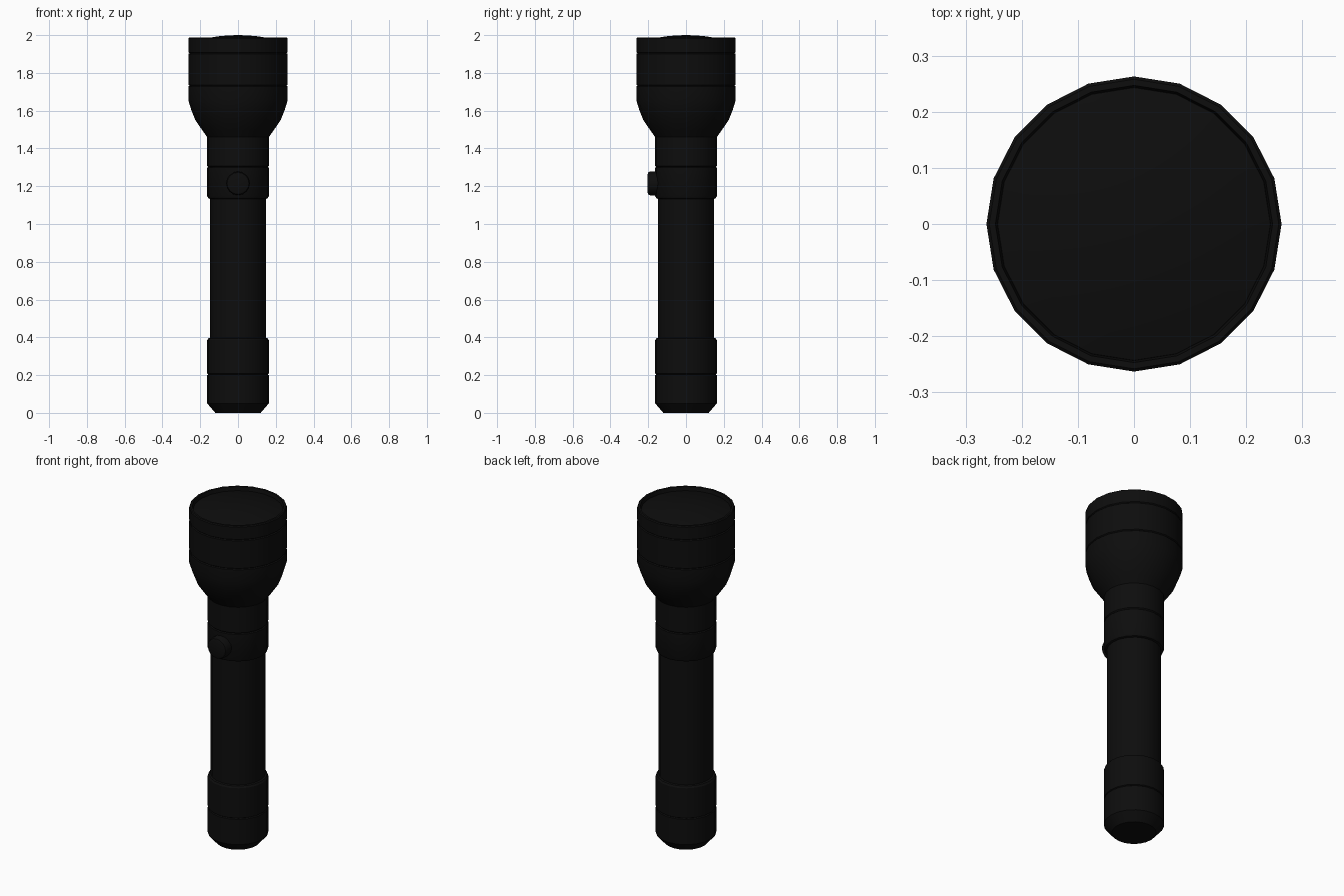
import bpy, bmesh, math
from mathutils import Matrix

if "Cube" in bpy.data.objects:
    bpy.data.objects.remove(bpy.data.objects["Cube"])

SIDES = 20
black = bpy.data.materials.new("black_metal")
black.diffuse_color = (0.004, 0.004, 0.004, 1)
black.use_nodes = True
black.node_tree.nodes["Principled BSDF"].inputs["Base Color"].default_value = black.diffuse_color


def lathe(name, profile, sides=SIDES, matrix=Matrix()):
    """Spin (radius, z) points, listed bottom to top, into a capped solid."""
    bm = bmesh.new()
    rings = []
    for r, z in profile:
        if r == 0:
            rings.append([bm.verts.new((0, 0, z))] * sides)
        else:
            rings.append([bm.verts.new((r * math.cos(2 * math.pi * i / sides),
                                        r * math.sin(2 * math.pi * i / sides), z))
                          for i in range(sides)])
    for a, b in zip(rings, rings[1:]):
        for i in range(sides):
            j = (i + 1) % sides
            bm.faces.new(dict.fromkeys((a[i], a[j], b[j], b[i])))
    for ring in (rings[0], rings[-1]):
        if ring[0] is not ring[1]:
            bm.faces.new(ring)
    bmesh.ops.recalc_face_normals(bm, faces=bm.faces)
    bm.transform(matrix)
    mesh = bpy.data.meshes.new(name)
    bm.to_mesh(mesh)
    bm.free()
    mesh.materials.append(black)
    ob = bpy.data.objects.new(name, mesh)
    bpy.context.collection.objects.link(ob)
    bpy.ops.object.select_all(action='DESELECT')
    ob.select_set(True)
    bpy.context.view_layer.objects.active = ob
    bpy.ops.object.shade_smooth_by_angle(angle=math.radians(30))
    return ob


# Tail cap and rear grip ring, with a groove between them
lathe("tail_cap", [(0.12, 0), (0.163, 0.05), (0.163, 0.2), (0.157, 0.204)])
lathe("rear_sleeve", [(0.157, 0.204), (0.163, 0.208), (0.163, 0.385),
                      (0.157, 0.395), (0.147, 0.398)])

# Battery tube
lathe("handle_tube", [(0.147, 0.395), (0.147, 1.135)])

# Switch collar and neck
lathe("switch_collar", [(0.147, 1.132), (0.157, 1.136), (0.163, 1.147),
                        (0.163, 1.298), (0.157, 1.302)])

# Flared head
lathe("head", [(0.157, 1.302), (0.163, 1.308), (0.163, 1.46), (0.188, 1.495),
               (0.226, 1.55), (0.247, 1.603), (0.263, 1.655), (0.263, 1.728), (0.257, 1.732)])
lathe("head_ring", [(0.257, 1.732), (0.263, 1.737), (0.263, 1.9), (0.257, 1.904)])

# Bezel: outer wall, rim and inner lip
lathe("bezel", [(0.257, 1.904), (0.263, 1.909), (0.263, 1.982), (0.258, 1.987),
                (0.247, 1.987), (0.243, 1.96)])

# Shallow domed lens
lathe("lens", [(0.245, 1.955)] + [(r, 2 - 0.6 * r * r)
                                  for r in (0.243, 0.2, 0.15, 0.1, 0.05, 0)])

# Round push button facing the front
to_front = Matrix.Translation((0, 0, 1.215)) @ Matrix.Rotation(math.radians(90), 4, 'X')
lathe("push_button", [(0.063, 0.12), (0.063, 0.19), (0.058, 0.2), (0.046, 0.204)],
      16, to_front)
